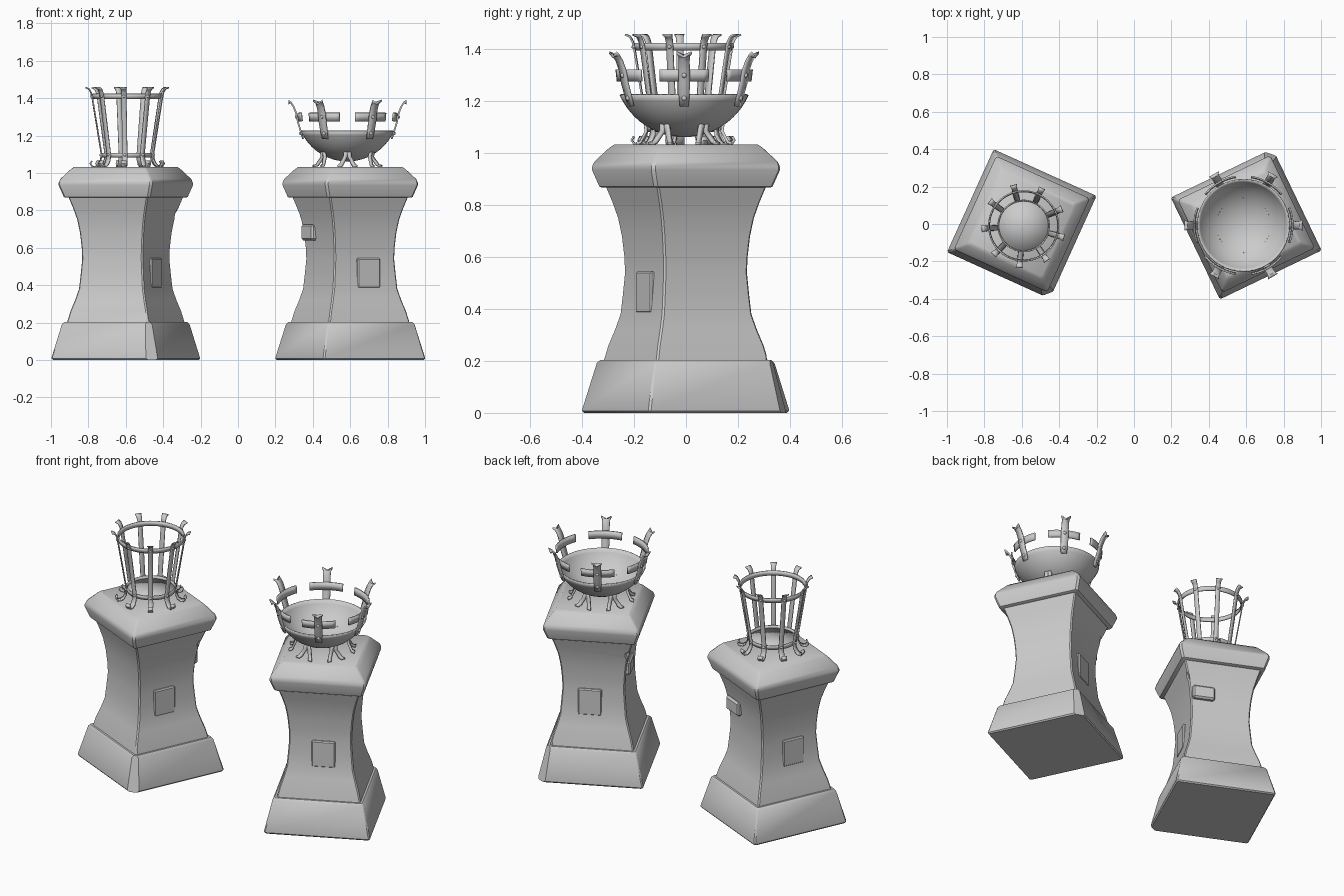
import bpy, bmesh
from math import sin, cos, pi, radians, sqrt, acos
from mathutils import Vector, Matrix

if "Cube" in bpy.data.objects:
    bpy.data.objects.remove(bpy.data.objects["Cube"])


def link(name, bm, smooth=35):
    bmesh.ops.recalc_face_normals(bm, faces=bm.faces)
    me = bpy.data.meshes.new(name)
    bm.to_mesh(me)
    bm.free()
    ob = bpy.data.objects.new(name, me)
    bpy.context.collection.objects.link(ob)
    bpy.context.view_layer.objects.active = ob
    ob.select_set(True)
    bpy.ops.object.shade_smooth_by_angle(angle=radians(smooth))
    ob.select_set(False)
    return ob


def square_loft(name, profile, mat, chamfer=0.01, chip=None, cut=None):
    """Stack of chamfered squares (half width, z)."""
    bm = bmesh.new()
    rings = []
    for h, z in profile:
        a, ring = h - chamfer, []
        for x, y in ((h, -a), (h, a), (a, h), (-a, h), (-h, a), (-h, -a), (-a, -h), (a, -h)):
            ring.append(bm.verts.new((x, y, z)))
        rings.append(ring)
    for lo, hi in zip(rings, rings[1:]):
        for i in range(8):
            j = (i + 1) % 8
            bm.faces.new((lo[i], lo[j], hi[j], hi[i]))
    bm.faces.new(rings[0][::-1])
    bm.faces.new(rings[-1])
    if chip:  # plane that knocks off a corner
        res = bmesh.ops.bisect_plane(bm, geom=bm.verts[:] + bm.edges[:] + bm.faces[:],
                                     plane_co=chip[0], plane_no=chip[1], clear_outer=True)
        edges = [e for e in res['geom_cut'] if isinstance(e, bmesh.types.BMEdge)]
        bmesh.ops.holes_fill(bm, edges=edges)
    ob = link(name, bm)
    ob.matrix_world = mat
    for c in cut or []:
        m = ob.modifiers.new("chip", 'BOOLEAN')
        m.operation, m.object, m.solver = 'DIFFERENCE', c, 'EXACT'
    return ob


def block(name, center, size, mat, bevel=0.006):
    bm = bmesh.new()
    bmesh.ops.create_cube(bm, size=1, matrix=Matrix.Translation(center) @ Matrix.Diagonal((*size, 1)))
    bmesh.ops.bevel(bm, geom=bm.edges[:], offset=bevel, segments=1, affect='EDGES')
    link(name, bm).matrix_world = mat


def sheet(name, rows, thick, center, closed=False, offset=0):
    """Grid of points thickened into plate metal."""
    bm = bmesh.new()
    vs = [[bm.verts.new(p) for p in row] for row in rows]
    n = len(vs)
    for i in range(n if closed else n - 1):
        a, b = vs[i], vs[(i + 1) % n]
        for j in range(len(a) - 1):
            bm.faces.new((a[j], a[j + 1], b[j + 1], b[j]))
    bmesh.ops.remove_doubles(bm, verts=bm.verts, dist=1e-5)
    ob = link(name, bm)
    ob.location = center
    m = ob.modifiers.new("plate", 'SOLIDIFY')
    m.thickness, m.offset = thick, offset


def strip(name, path, ang, widths, thick, center, notch=0.0):
    """Flat bar following (radius, z) points at one angle, with fishtail top."""
    rows = []
    for k, ((r, z), w) in enumerate(zip(path, widths)):
        row = []
        for s in (-1, 0, 1):
            zz = z - notch if (k == len(path) - 1 and s == 0) else z
            row.append((r * cos(ang) - s * w / 2 * sin(ang), r * sin(ang) + s * w / 2 * cos(ang), zz))
        rows.append(row)
    sheet(name, rows, thick, center)


def band(name, r0, r1, z0, z1, thick, center, a0=0, a1=2 * pi, n=48):
    closed = a1 - a0 > 6.28
    rows = []
    for i in range(n if closed else n + 1):
        a = a0 + (a1 - a0) * i / n
        rows.append([(r0 * cos(a), r0 * sin(a), z0), (r1 * cos(a), r1 * sin(a), z1)])
    sheet(name, rows, thick, center, closed)


def rivet(name, r, z, ang, center, size):
    bm = bmesh.new()
    bmesh.ops.create_uvsphere(bm, u_segments=10, v_segments=6, radius=size)
    link(name, bm, 60).location = Vector(center) + Vector((r * cos(ang), r * sin(ang), z))


def pedestal(tag, x, rot):
    mat = Matrix.Translation((x, 0, 0)) @ Matrix.Rotation(radians(rot), 4, 'Z')
    # rough cutters for the broken corners
    cutters = []
    for loc, scale in (((0.272, -0.272, 0.25), (0.075, 0.075, 0.12)),
                       ((0.222, 0.205, 0.76), (0.035, 0.035, 0.06))):
        bm = bmesh.new()
        bmesh.ops.create_icosphere(bm, subdivisions=1, radius=1,
                                   matrix=Matrix.Translation(loc) @ Matrix.Diagonal((*scale, 1)))
        c = link(tag + "_chip_cutter", bm, 10)
        c.matrix_world = mat
        c.hide_render = True
        c.hide_set(True)
        cutters.append(c)
    # sloped base with knocked corner
    square_loft(tag + "_base", [(0.296, 0), (0.302, 0.008), (0.302, 0.014), (0.26, 0.192), (0.25, 0.204)],
                mat, 0.008, ((0.245, -0.245, 0.2), (1, -1, 0.36)))
    # waisted shaft
    square_loft(tag + "_shaft", [(0.242, 0.19), (0.226, 0.26), (0.207, 0.32), (0.191, 0.38), (0.184, 0.46),
                                 (0.178, 0.54), (0.18, 0.6), (0.187, 0.68), (0.198, 0.75), (0.214, 0.81),
                                 (0.236, 0.88)], mat, 0.007, None, cutters)
    # moulded cap
    square_loft(tag + "_cap", [(0.248, 0.868), (0.254, 0.872), (0.275, 0.935), (0.275, 0.948),
                               (0.268, 0.968), (0.226, 1.02), (0.212, 1.033)], mat, 0.012)
    # raised stones
    for s in (1, -1):
        block(tag + "_plaque", (s * 0.176, -0.02, 0.465), (0.034, 0.135, 0.16), mat)
    block(tag + "_brick", (0.107, 0.185, 0.683), (0.135, 0.05, 0.085), mat, 0.01)


pedestal("left", -0.6, -24.4)
pedestal("right", 0.6, 115.7)

# tall basket
C = (-0.59, -0.01, 0)
foot_to_tip = [(0.192, 1.064), (0.2, 1.05), (0.19, 1.036), (0.172, 1.035), (0.156, 1.047), (0.144, 1.07),
               (0.14, 1.1), (0.19, 1.405), (0.196, 1.43), (0.207, 1.449), (0.224, 1.457)]
for i in range(9):
    a = radians(24 + 40 * i)
    strip("basket_bar", foot_to_tip, a, [0.03] * 6 + [0.027] * 3 + [0.03, 0.038], 0.007, C)
    rivet("basket_rivet", 0.193, 1.41, a, C, 0.008)
    rivet("basket_rivet", 0.144, 1.097, a, C, 0.008)
band("basket_top_ring", 0.183, 0.187, 1.396, 1.424, 0.007, C)
band("basket_bottom_ring", 0.134, 0.137, 1.083, 1.108, 0.007, C)
band("basket_floor", 0.0, 0.134, 1.09, 1.09, 0.006, C)

# bowl
C = (0.585, -0.007, 0)
R, depth, zb = 0.2676, 0.16, 1.066
amax = acos((R - depth) / R)
rows = []
for i in range(48):
    a = 2 * pi * i / 48
    rows.append([(R * sin(t) * cos(a), R * sin(t) * sin(a), zb + R * (1 - cos(t)))
                 for t in [amax * k / 12 for k in range(13)]])
sheet("fire_bowl", rows, 0.008, C, True)

# crossed straps around the bowl
prong = [(0.237, 1.182), (0.25, 1.225), (0.264, 1.27), (0.274, 1.32), (0.288, 1.355), (0.302, 1.377), (0.316, 1.388)]
for i in range(6):
    a = radians(60 * i)
    strip("bowl_prong", prong, a, [0.034, 0.042, 0.044, 0.044, 0.042, 0.044, 0.058], 0.009, C, 0.018)
    band("bowl_strap", 0.259, 0.264, 1.277, 1.322, 0.008, C, a - radians(21), a + radians(21), 10)
    rivet("bowl_rivet", 0.272, 1.3, a, C, 0.01)
    rivet("bowl_rivet", 0.249, 1.212, a, C, 0.01)

# forked legs
for i in range(6):
    a = radians(30 + 60 * i)
    for s in (-1, 1):
        def pt(r, y, z):
            return (r * cos(a) - y * sin(a), r * sin(a) + y * cos(a), z)
        rows = [[pt(r, s * (y - 0.011), z), pt(r, s * (y + 0.011), z)]
                for r, y, z in ((0.185, 0.042, 1.037), (0.168, 0.034, 1.042), (0.146, 0.012, 1.085), (0.15, 0.008, 1.115))]
        sheet("bowl_leg", rows, 0.012, C)
